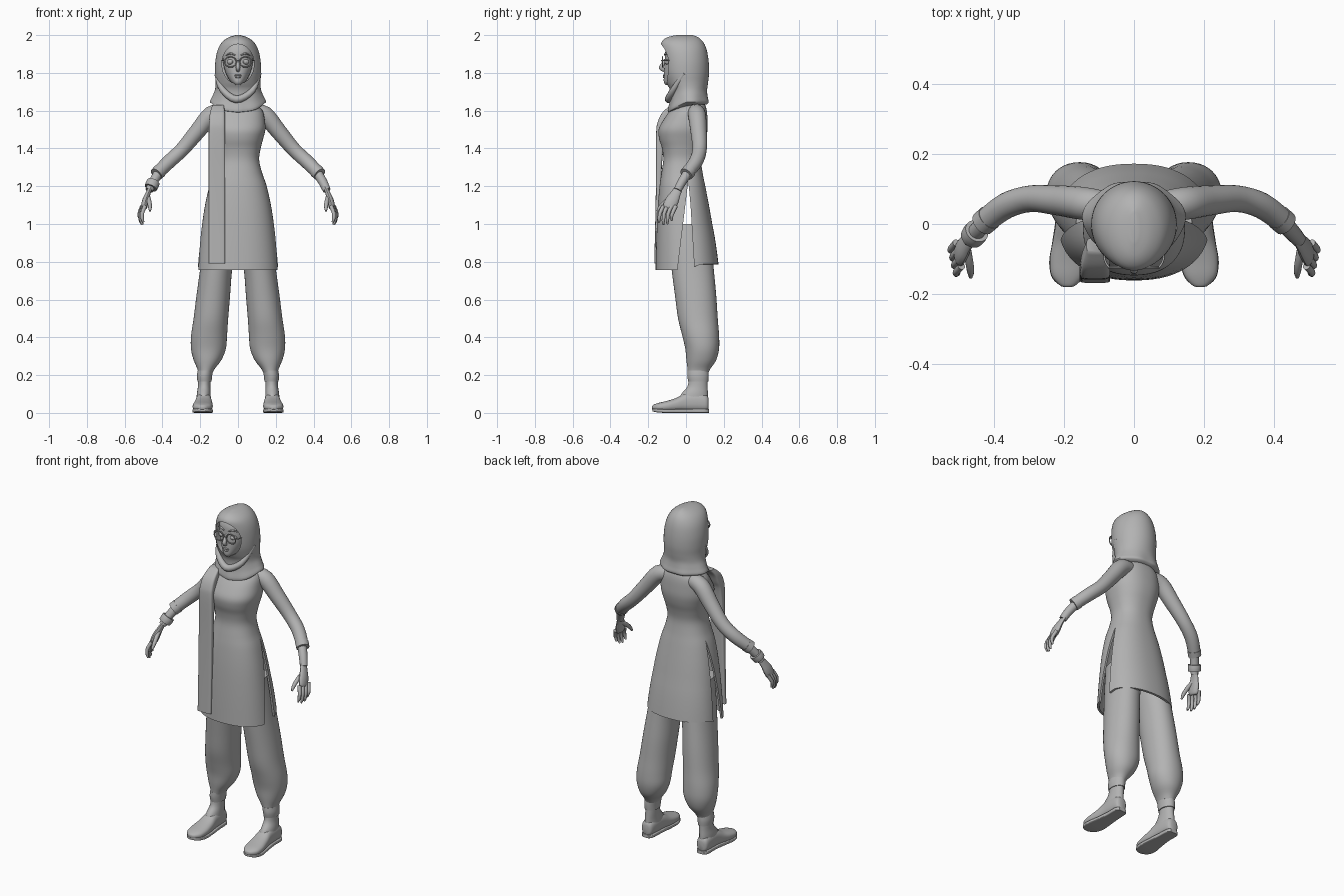
import bpy, bmesh, math
from mathutils import Vector, Matrix

grey = bpy.data.materials.new("plain grey")
grey.diffuse_color = (0.45, 0.45, 0.45, 1)


def finish(name, bm, angle=40):
    bmesh.ops.recalc_face_normals(bm, faces=bm.faces)
    me = bpy.data.meshes.new(name)
    bm.to_mesh(me)
    bm.free()
    me.materials.append(grey)
    ob = bpy.data.objects.new(name, me)
    bpy.context.collection.objects.link(ob)
    smooth(ob, angle)
    return ob


def smooth(ob, angle=40):
    bpy.ops.object.select_all(action='DESELECT')
    ob.select_set(True)
    bpy.context.view_layer.objects.active = ob
    bpy.ops.object.shade_smooth_by_angle(angle=math.radians(angle))


def bake(ob):
    dg = bpy.context.evaluated_depsgraph_get()
    me = bpy.data.meshes.new_from_object(ob.evaluated_get(dg))
    ob.modifiers.clear()
    ob.data = me
    smooth(ob)


def cut(ob, cutter):
    m = ob.modifiers.new("cut", 'BOOLEAN')
    m.object, m.operation, m.solver = cutter, 'DIFFERENCE', 'EXACT'
    bake(ob)
    bpy.data.objects.remove(cutter)


def spline(rows, steps):
    """Smooth curve through rows of numbers."""
    out = []
    for i in range(len(rows) - 1):
        p = [rows[max(0, min(len(rows) - 1, i + k))] for k in (-1, 0, 1, 2)]
        for s in range(steps):
            t = s / steps
            out.append([b + 0.5 * t * (c - a + t * (2*a - 5*b + 4*c - d + t * (3*(b - c) + d - a)))
                        for a, b, c, d in zip(*p)])
    return out + [list(rows[-1])]


def skin(name, rings, caps=True, angle=40):
    bm = bmesh.new()
    vs = [[bm.verts.new(p) for p in r] for r in rings]
    n = len(vs[0])
    for a, b in zip(vs, vs[1:]):
        for j in range(n):
            bm.faces.new((a[j], a[(j+1) % n], b[(j+1) % n], b[j]))
    if caps:
        bm.faces.new(vs[0])
        bm.faces.new(vs[-1])
    return finish(name, bm, angle)


def loft(name, rows, axis='z', p=2.0, n=40, sx=1, caps=True, steps=4, warp=None, angle=40):
    """Rows are (height, x0, x1, b0, b1): extents of rounded sections."""
    rings = []
    for h, x0, x1, b0, b1 in spline(rows, steps):
        ring = []
        for j in range(n):
            a = 2 * math.pi * j / n
            c, s = math.cos(a), math.sin(a)
            x = (x0+x1)/2 + (x1-x0)/2 * math.copysign(abs(c)**(2/p), c)
            b = (b0+b1)/2 + (b1-b0)/2 * math.copysign(abs(s)**(2/p), s)
            v = (x*sx, b, h) if axis == 'z' else (x*sx, h, b)
            ring.append(warp(*v) if warp else v)
        rings.append(ring)
    return skin(name, rings, caps, angle)


def tube(name, pts, flat=1.0, sx=1, n=16, steps=4):
    """Round tube through (x, y, z, radius); flat squeezes it sideways."""
    path = spline(pts, steps)
    pos = [Vector(q[:3]) for q in path]
    rings = []
    for i, q in enumerate(path):
        t = (pos[min(i+1, len(pos)-1)] - pos[max(i-1, 0)]).normalized()
        u = t.cross(Vector((0, 1, 0.05))).normalized()
        v = t.cross(u)
        ring = []
        for j in range(n):
            a = 2 * math.pi * j / n
            w = pos[i] + u * (q[3]*flat*math.cos(a)) + v * (q[3]*math.sin(a))
            ring.append((w.x*sx, w.y, w.z))
        rings.append(ring)
    return skin(name, rings)


def ball(name, loc, size):
    bm = bmesh.new()
    bmesh.ops.create_uvsphere(bm, u_segments=20, v_segments=12, radius=1,
                              matrix=Matrix.Translation(loc) @ Matrix.Diagonal((*size, 1)))
    return finish(name, bm)


def sym(z, x, y0, y1):
    return (z, -x, x, y0, y1)


# Tunic: hollow shell, raised back hem, slit at both sides
def hem(x, y, z):
    return (x, y, z + 0.03 * max(0, min(1, y / 0.08)) * max(0, min(1, (1.0 - z) / 0.2)))


tunic = loft("tunic", [
    sym(1.665, .05, -.02, .08), sym(1.635, .095, -.05, .10), sym(1.60, .13, -.085, .11),
    sym(1.55, .142, -.12, .114), sym(1.50, .145, -.145, .114), sym(1.45, .133, -.142, .105),
    sym(1.40, .12, -.127, .09), sym(1.34, .112, -.12, .08), sym(1.27, .128, -.13, .088),
    sym(1.20, .152, -.14, .102), sym(1.08, .178, -.15, .125), sym(.92, .20, -.157, .152),
    sym(.757, .216, -.161, .172)], p=2.3, n=64, caps=False, warp=hem)
sol = tunic.modifiers.new("cloth", 'SOLIDIFY')
sol.thickness, sol.offset = 0.012, -1
bake(tunic)
slit = [(.012, 1.23), (-.052, .70), (.048, .70), (.024, 1.10)]
cut(tunic, skin("slit_cutter", [[(x, y, z) for y, z in slit] for x in (-.5, .5)]))

# Long scarf end hanging down the front
loft("scarf_end", [
    (1.63, -.135, -.075, -.08, -.04), (1.59, -.148, -.07, -.125, -.07), (1.54, -.153, -.068, -.15, -.09),
    (1.48, -.155, -.068, -.158, -.11), (1.30, -.155, -.068, -.158, -.128),
    (1.05, -.155, -.068, -.162, -.135), (.79, -.155, -.068, -.168, -.145)], p=5)


# Headscarf: draped hood with an oval face opening
def drape(x, y, z):
    k = max(0, min(1, (1.72 - z) / 0.08))
    r = 1 + 0.02 * k * math.sin(7 * math.atan2(y, x))
    return (x * r, y * r, z - 0.05 * k * max(0, -y / 0.1))


hood = loft("headscarf", [
    sym(2.0, .012, -.05, .035), sym(1.988, .05, -.10, .065), sym(1.962, .085, -.13, .092),
    sym(1.92, .108, -.132, .11), sym(1.86, .12, -.128, .12), sym(1.80, .122, -.122, .122),
    sym(1.75, .119, -.105, .117), sym(1.71, .122, -.085, .112), sym(1.675, .135, -.085, .116),
    sym(1.645, .146, -.095, .122), sym(1.632, .12, -.085, .11)], n=64, warp=drape)
oval = [(.085*math.cos(a*math.pi/24), 1.847 + .105*math.sin(a*math.pi/24)) for a in range(48)]
cut(hood, skin("face_cutter", [[(x, y, z) for x, z in oval] for y in (-.3, -.03)]))
tube("scarf_fold", [(-.112, -.01, 1.79, .012), (-.085, -.065, 1.715, .016), (-.01, -.092, 1.66, .02),
                    (.075, -.07, 1.705, .016), (.113, -.01, 1.80, .012)])

# Face
loft("face", [
    sym(1.735, .018, -.105, -.03), sym(1.75, .037, -.117, .03), sym(1.785, .059, -.117, .05),
    sym(1.825, .073, -.115, .05), sym(1.87, .08, -.112, .05), sym(1.92, .08, -.108, .05),
    sym(1.965, .06, -.085, .04)], p=2.2)
tube("nose", [(0, -.108, 1.872, .007), (0, -.12, 1.85, .009), (0, -.131, 1.826, .012),
              (0, -.112, 1.812, .008)])
ball("upper_lip", (0, -.115, 1.787, ), (.02, .008, .005))
ball("lower_lip", (0, -.115, 1.778), (.017, .008, .006))

# Glasses, eyes and brows
for s in (1, -1):
    ball("eye", (s*.038, -.097, 1.858), (.021, .016, .015))
    ball("pupil", (s*.038, -.111, 1.858), (.008, .004, .008))
    tube("eyebrow", [(.015, -.112, 1.893, .003), (.04, -.108, 1.903, .005), (.064, -.088, 1.893, .003)], sx=s)
    rim = []
    for i in range(33):
        a = math.pi * i / 16
        ca, sa = math.cos(a), math.sin(a)
        rim.append([(s*(.04 + (.031 + .0035*math.cos(b))*ca), -.124 + .0035*math.sin(b),
                     1.858 + (.027 + .0035*math.cos(b))*sa)
                    for b in [math.pi*k/4 for k in range(8)]])
    skin("glasses_rim", rim, caps=False)
    tube("glasses_temple", [(.071, -.124, 1.866, .003), (.084, -.10, 1.866, .003), (.086, -.04, 1.866, .003)], sx=s)
tube("glasses_bridge", [(-.011, -.125, 1.862, .003), (0, -.129, 1.865, .003), (.011, -.125, 1.862, .003)])

for s in (1, -1):
    # Sleeves, wrists and hands
    tube("sleeve", [(.07, .05, 1.595, .04), (.14, .058, 1.578, .047), (.215, .067, 1.49, .043),
                    (.295, .072, 1.395, .038), (.365, .052, 1.33, .037), (.428, .005, 1.268, .034)], sx=s, n=24)
    tube("sleeve_cuff", [(.413, .018, 1.282, .037), (.432, .001, 1.263, .036)], sx=s, n=24)
    tube("wrist", [(.41, .02, 1.285, .026), (.448, -.02, 1.225, .024), (.47, -.045, 1.178, .021)], sx=s)
    tube("palm", [(.462, -.036, 1.195, .021), (.477, -.055, 1.16, .027), (.489, -.073, 1.125, .035),
                  (.497, -.088, 1.092, .034), (.50, -.092, 1.08, .024)], flat=.5, sx=s)
    for i in range(4):
        y = -.12 + i * .022
        drop = (.0, .012, .008, -.01)[i]
        x = .492 + i * .005
        tube("finger", [(x, y, 1.095, .011), (x+.014, y-.016, 1.06, .010), (x+.015, y-.022, 1.03-drop, .009),
                        (x+.008, y-.022, 1.008-drop, .005)], sx=s, n=10)
    tube("thumb", [(.478, -.07, 1.145, .013), (.47, -.108, 1.118, .012), (.466, -.137, 1.09, .010),
                   (.466, -.152, 1.068, .005)], sx=s, n=10)

    # Baggy trouser leg with gathered cuff
    loft("trouser_leg", [
        (1.0, .0, .165, -.10, .11), (.88, .012, .185, -.09, .135), (.75, .032, .202, -.075, .148),
        (.62, .042, .22, -.058, .16), (.50, .052, .235, -.042, .168), (.41, .058, .248, -.02, .175),
        (.34, .064, .249, -.004, .175), (.28, .088, .235, .002, .16), (.235, .122, .216, .008, .13),
        (.212, .135, .21, .01, .118)], sx=s, p=2.1)
    loft("trouser_cuff", [(.225, .132, .213, .008, .119), (.195, .137, .217, .007, .12),
                          (.165, .14, .215, .012, .118)], sx=s)

    # Ankle, shoe and sole
    loft("ankle", [(.19, .145, .211, .015, .113), (.14, .146, .212, .008, .114),
                   (.10, .145, .218, -.025, .116), (.05, .142, .22, -.05, .117)], sx=s)
    loft("shoe", [
        (.12, .165, .20, .02, .075), (.108, .15, .217, .008, .095), (.06, .143, .222, .006, .11),
        (.0, .14, .224, .006, .105), (-.05, .135, .232, .006, .08), (-.10, .134, .24, .006, .064),
        (-.145, .142, .236, .008, .053), (-.172, .163, .215, .014, .043), (-.18, .178, .20, .02, .036)],
        axis='y', p=2.4, sx=s)
    loft("sole", [
        (.122, .16, .205, 0, .02), (.10, .146, .221, 0, .022), (.03, .142, .222, 0, .022),
        (-.05, .134, .233, 0, .02), (-.11, .132, .242, 0, .02), (-.155, .146, .233, .003, .022),
        (-.178, .172, .207, .008, .024)], axis='y', p=6, sx=s)

# Bracelet on the right wrist
tube("bracelet", [(-.448, -.02, 1.222, .035), (-.455, -.029, 1.207, .036), (-.462, -.037, 1.192, .034)], n=24)
